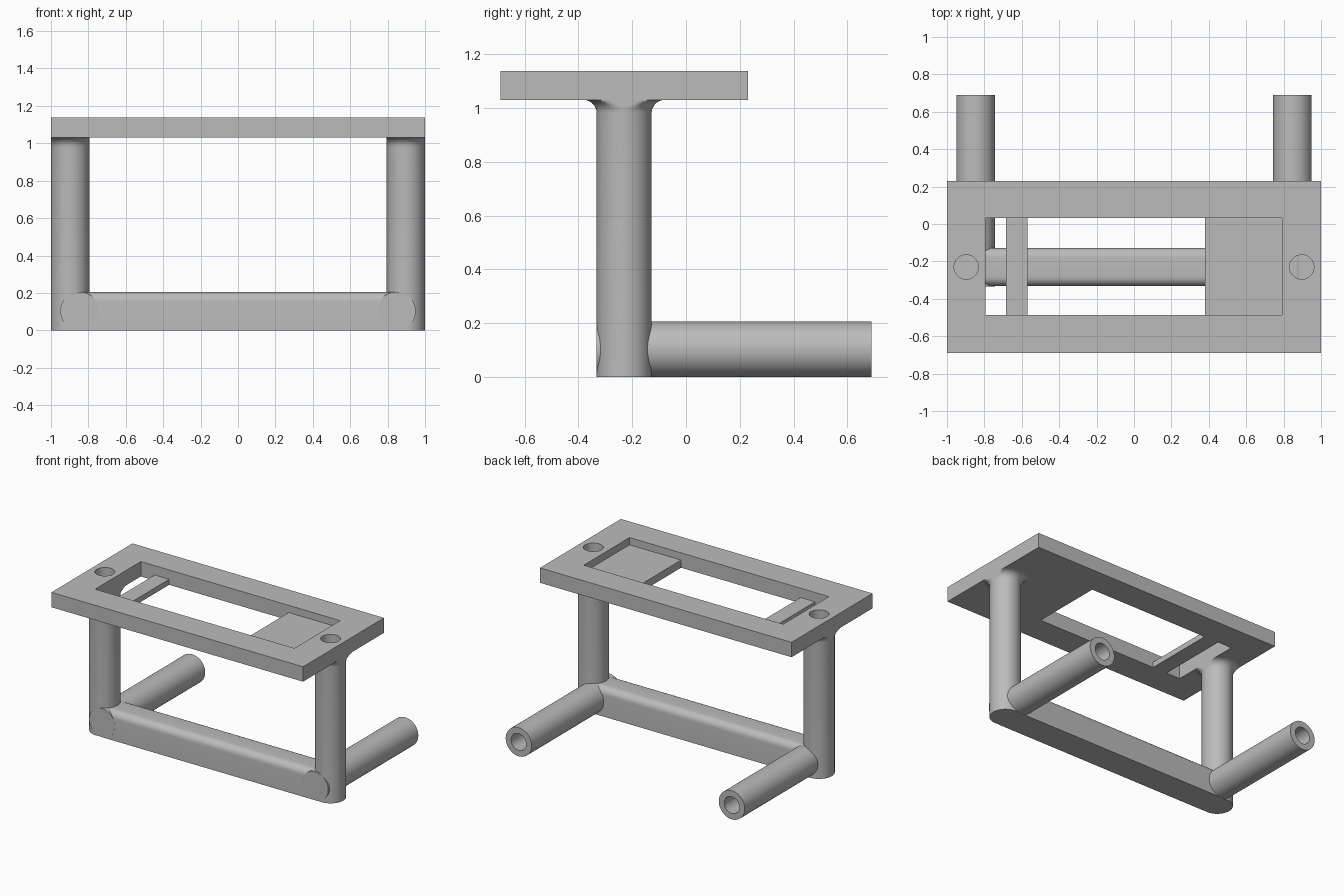
import bpy, bmesh, math
from mathutils import Matrix, Vector

if "Cube" in bpy.data.objects:
    bpy.data.objects.remove(bpy.data.objects["Cube"])

grey = bpy.data.materials.new("plain_grey")
grey.use_nodes = True
grey.diffuse_color = (0.5, 0.5, 0.5, 1)
grey.node_tree.nodes["Principled BSDF"].inputs["Base Color"].default_value = (0.5, 0.5, 0.5, 1)


def finish(name, bm, smooth=False):
    bmesh.ops.recalc_face_normals(bm, faces=bm.faces)
    mesh = bpy.data.meshes.new(name)
    bm.to_mesh(mesh)
    bm.free()
    mesh.materials.append(grey)
    ob = bpy.data.objects.new(name, mesh)
    bpy.context.collection.objects.link(ob)
    if smooth:
        select(ob)
        bpy.ops.object.shade_smooth_by_angle(angle=math.radians(35))
    return ob


def select(ob):
    bpy.ops.object.select_all(action="DESELECT")
    ob.select_set(True)
    bpy.context.view_layer.objects.active = ob


def box_mesh(lo, hi):
    lo, hi = Vector(lo), Vector(hi)
    bm = bmesh.new()
    bmesh.ops.create_cube(bm, size=1, matrix=Matrix.Translation((lo + hi) / 2)
                          @ Matrix.Diagonal((*(hi - lo), 1)))
    return bm


def lathe(profile, matrix, steps=48):
    """Spin (radius, height) points around z, then place the result."""
    bm = bmesh.new()
    verts = [bm.verts.new((r, 0, h)) for r, h in profile]
    edges = [bm.edges.new(pair) for pair in zip(verts, verts[1:])]
    bmesh.ops.spin(bm, geom=verts + edges, cent=(0, 0, 0), axis=(0, 0, 1),
                   angle=2 * math.pi, steps=steps, use_duplicate=False)
    bmesh.ops.remove_doubles(bm, verts=bm.verts, dist=1e-4)
    bm.transform(matrix)
    return bm


def cut(target, bm):
    """Subtract a temporary cutter from the target."""
    cutter = finish("cutter", bm)
    cutter.hide_render = True
    mod = target.modifiers.new("cut", "BOOLEAN")
    mod.operation, mod.solver, mod.object = "DIFFERENCE", "EXACT", cutter
    select(target)
    bpy.ops.object.modifier_apply(modifier=mod.name)
    bpy.data.objects.remove(cutter)


under, top = 1.03, 1.137
col_x, col_y, radius, bore = 0.897, -0.23, 0.102, 0.065

# Top frame with its opening and two bolt holes
frame = finish("top_frame", box_mesh((-1, -0.69, under), (1, 0.23, top)))
cut(frame, box_mesh((-0.795, -0.487, 0.9), (0.79, 0.032, 1.3)))
for side in (-1, 1):
    cut(frame, lathe([(0, 0.9), (bore, 0.9), (bore, 1.3), (0, 1.3)],
                     Matrix.Translation((side * col_x, col_y, 0))))
select(frame)
bpy.ops.object.shade_smooth_by_angle(angle=math.radians(35))

# Recessed shelf and narrow bridge inside the opening
finish("recessed_shelf", box_mesh((0.38, -0.487, under), (0.79, 0.032, 1.085)))
finish("cross_bridge", box_mesh((-0.685, -0.487, under), (-0.57, 0.032, 1.07)))

# Columns flare out under the frame, trimmed to the frame's end strips
fillet = 0.05
flare = [(radius + fillet * (1 - math.cos(a)), under - fillet * (1 - math.sin(a)))
         for a in [i * math.pi / 16 for i in range(9)]]
column = [(0, 0), (radius, 0)] + flare + [(bore, under), (bore, 0.2), (0, 0.2)]
# Tubes run backwards and are open at the rear
tube_r = 0.103
tube = [(0, -0.333), (tube_r, -0.333), (tube_r, 0.69),
        (0.06, 0.69), (0.06, -0.12), (0, -0.12)]

for side, word in ((1, "left"), (-1, "right")):
    bm = lathe(column, Matrix.Translation((side * col_x, col_y, 0)))
    for v in bm.verts:
        v.co.x = side * min(max(side * v.co.x, 0.795), 1.0)
    finish(word + "_column", bm, True)
    place = Matrix.Translation((side * 0.847, 0, tube_r)) @ Matrix.Rotation(-math.pi / 2, 4, "X")
    finish(word + "_tube", lathe(tube, place), True)

# Bottom bar with rounded upper edges
bm = box_mesh((-0.87, -0.332, 0), (0.87, -0.128, 0.205))
long_edges = [e for e in bm.edges
              if all(v.co.z > 0.1 for v in e.verts) and e.calc_length() > 1]
bmesh.ops.bevel(bm, geom=long_edges, offset=0.05, segments=8, profile=0.5, affect="EDGES")
finish("bottom_bar", bm, True)
